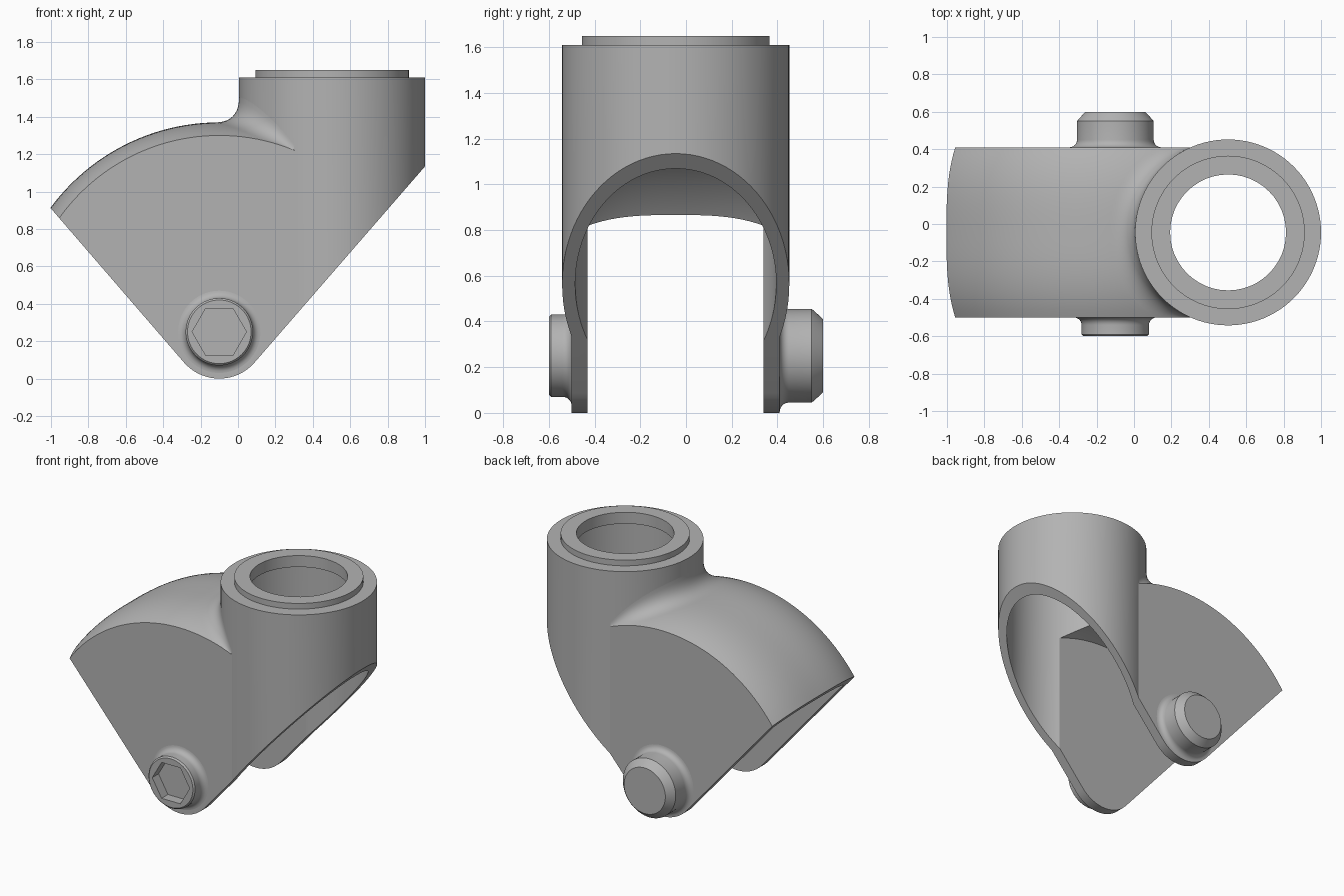
import bpy, bmesh
from math import sin, cos, pi, sqrt, radians

if "Cube" in bpy.data.objects:
    bpy.data.objects.remove(bpy.data.objects["Cube"])

MID = -0.045                 # middle of the housing in y
PX, PZ = -0.1, 0.25          # axle centre
CX, CR = 0.503, 0.497        # socket centre and radius
HALF = 0.455                 # half width over the cheeks
CROWN, DROP = 1.12, 0.07     # hood radius, fall of the crown at the edges

grey = bpy.data.materials.new("plain_grey")
grey.use_nodes = True
grey.diffuse_color = (0.45, 0.45, 0.45, 1)
grey.node_tree.nodes["Principled BSDF"].inputs["Base Color"].default_value = grey.diffuse_color


def finish(name, bm, fix=True):
    if fix:
        bmesh.ops.recalc_face_normals(bm, faces=bm.faces[:])
    mesh = bpy.data.meshes.new(name)
    bm.to_mesh(mesh)
    bm.free()
    mesh.materials.append(grey)
    ob = bpy.data.objects.new(name, mesh)
    bpy.context.collection.objects.link(ob)
    return ob


def lathe(name, profile, upright=False, seg=96, turn=0.0):
    """Solid of (radius, height) points round the axle, or round the socket axis."""
    bm = bmesh.new()
    rings = []
    for r, h in profile:
        ring = []
        for k in range(seg):
            a = turn + 2 * pi * k / seg
            if upright:
                p = (CX + r * cos(a), MID + r * sin(a), h)
            else:
                p = (PX + r * cos(a), h, PZ + r * sin(a))
            ring.append(bm.verts.new(p))
        rings.append(ring)
    for a, b in zip(rings, rings[1:]):
        for k in range(seg):
            n = (k + 1) % seg
            bm.faces.new((a[k], a[n], b[n], b[k]))
    bm.faces.new(rings[0])
    bm.faces.new(rings[-1])
    return finish(name, bm)


def prism(name, outline):
    """Extrude an xz outline right across the model."""
    bm = bmesh.new()
    face = bm.faces.new([bm.verts.new((x, -1, z)) for x, z in outline])
    out = bmesh.ops.extrude_face_region(bm, geom=[face])
    for v in out["geom"]:
        if isinstance(v, bmesh.types.BMVert):
            v.co.y = 1
    return finish(name, bm)


def combine(target, tool, operation):
    mod = target.modifiers.new("cut", "BOOLEAN")
    mod.operation, mod.object, mod.solver = operation, tool, "EXACT"
    bpy.context.view_layer.objects.active = target
    bpy.ops.object.modifier_apply(modifier=mod.name)
    bpy.data.objects.remove(tool)


def crown_profile(radius, drop, half, steps=24):
    ts = [2 * k / steps - 1 for k in range(steps + 1)]
    return [(radius - drop * abs(t) ** 3, MID + half * t) for t in ts]


def hood_wheel(name, radius, drop, half):
    wheel = lathe(name, crown_profile(radius, drop, half), seg=160)
    limit = prism("limit", [(-2, -2), (CX, -2), (CX, 2), (-2, 2)])
    combine(wheel, limit, "INTERSECT")
    return wheel


# Housing: crowned hood joined to the upright socket
housing = hood_wheel("housing", CROWN, DROP, HALF)
socket = lathe("socket", [(CR, -0.2), (CR, 1.61), (0.41, 1.61), (0.41, 1.65)], True)
combine(housing, socket, "UNION")

# Trim both to the V outline with its rounded foot
foot = [radians(-139.2 + 98.2 * k / 20) for k in range(21)]
outline = [(PX + 0.25 * cos(a), PZ + 0.25 * sin(a)) for a in foot]
outline += [(1.5, 1.71), (1.5, 2), (-1.5, 2), (-1.5, 1.488)]
combine(housing, prism("trim", outline), "INTERSECT")

# Hollow the hood and socket, leaving a lipped top opening
combine(housing, hood_wheel("hood_hollow", 1.06, 0.06, 0.385), "DIFFERENCE")
combine(housing, lathe("socket_hollow", [(0.44, -0.5), (0.44, 1.57)], True), "DIFFERENCE")
combine(housing, lathe("top_bore", [(0.31, 1.3), (0.31, 1.8)], True, 48), "DIFFERENCE")


# Concave shoulder blending the hood into the socket
def hood_height(x, y):
    r = CROWN - DROP * min(1, abs(y - MID) / HALF) ** 3
    return PZ + sqrt(r * r - (x - PX) ** 2)


def around(angle, dist):
    x = CX + dist * cos(angle)
    y = MID + dist * sin(angle)
    return x, max(MID - HALF, min(MID + HALF, y))


bm = bmesh.new()
rows = []
STEPS, SUB = 48, 10
for i in range(STEPS + 1):
    t = 2 * i / STEPS - 1
    a = pi + radians(66) * t
    size = 0.14 * (1 - 0.8 * abs(t) ** 3)
    x0, y0 = around(a, CR)
    x1, y1 = around(a, CR + size)
    z0, z1 = hood_height(x0, y0), hood_height(x1, y1)
    row = []
    for j in range(SUB + 1):
        s = j / SUB
        p, q, w = (1 - s) ** 2, 2 * s * (1 - s), s * s
        row.append(bm.verts.new((x0 * (p + q) + x1 * w, y0 * (p + q) + y1 * w,
                                 (z0 + size) * p + z0 * q + z1 * w)))
    rows.append(row)
for a, b in zip(rows, rows[1:]):
    for j in range(SUB):
        bm.faces.new((a[j], a[j + 1], b[j + 1], b[j]))
shoulder = finish("shoulder_blend", bm, fix=False)


# Axle bosses with a flared root
def flare(radius, face, side, size=0.04):
    return [(radius + size * (1 - sin(k * pi / 12)),
             face + side * size * (1 - cos(k * pi / 12))) for k in range(7)]


front_y, back_y = MID - HALF, MID + HALF
bolt_head = lathe("front_bolt_head", [(0.22, front_y + 0.03)] + flare(0.18, front_y, -1)
                  + [(0.18, -0.59), (0.17, -0.6)], seg=64)
combine(bolt_head, lathe("hex_socket", [(0.145, -0.53), (0.145, -0.7)], seg=6), "DIFFERENCE")
nut = lathe("back_boss", [(0.245, back_y - 0.03)] + flare(0.205, back_y, 1)
            + [(0.205, 0.55), (0.195, 0.562), (0.16, 0.6)], seg=64)

# Smooth the curved surfaces, keep real edges crisp
bpy.ops.object.select_all(action="DESELECT")
for ob in (housing, shoulder, bolt_head, nut):
    ob.select_set(True)
bpy.context.view_layer.objects.active = housing
bpy.ops.object.shade_smooth_by_angle(angle=radians(20))
